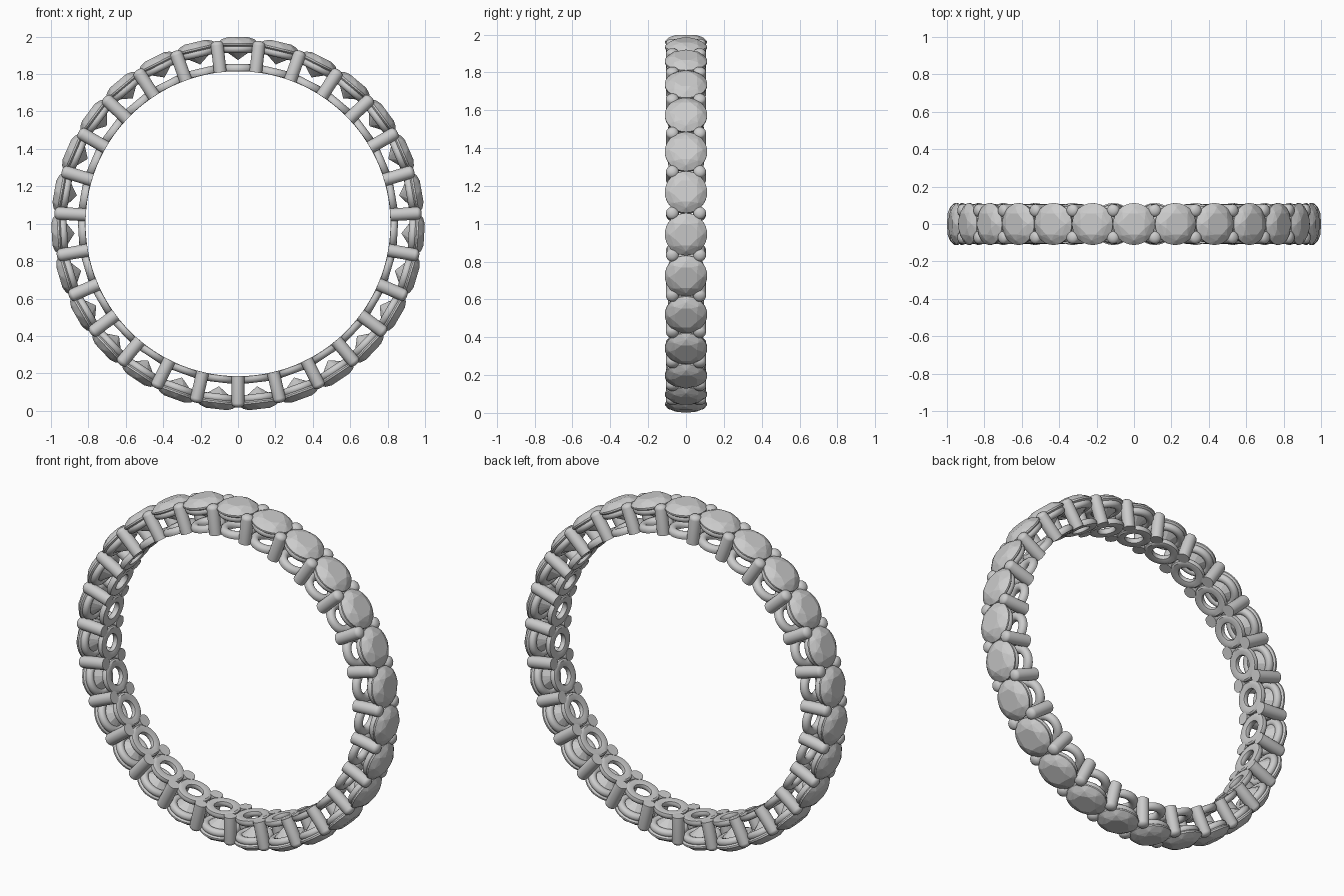
import bpy, bmesh, math
from mathutils import Vector

if "Cube" in bpy.data.objects:
    bpy.data.objects.remove(bpy.data.objects["Cube"])

COUNT = 27                       # stones around the band
STEP = 2 * math.pi / COUNT
INNER = 0.815                    # finger hole radius
CENTRE = Vector((0, 0, 1))

grey = bpy.data.materials.new("silver_grey")
grey.use_nodes = True
grey.diffuse_color = (0.6, 0.6, 0.6, 1)
grey.node_tree.nodes["Principled BSDF"].inputs["Base Color"].default_value = (0.6, 0.6, 0.6, 1)


def circle(radius, z, sides, turn=0.0):
    return [Vector((radius * math.cos(math.tau * (i + turn) / sides),
                    radius * math.sin(math.tau * (i + turn) / sides), z))
            for i in range(sides)]


def lathe(bm, profile, sides, closed):
    """Turn (radius, z) points about z; closed joins last to first, else ends are capped."""
    rings = [[bm.verts.new(p) for p in circle(r, z, sides)] for r, z in profile]
    pairs = list(zip(rings, rings[1:]))
    if closed:
        pairs.append((rings[-1], rings[0]))
    else:
        bm.faces.new(rings[0])
        bm.faces.new(rings[-1])
    for a, b in pairs:
        for i in range(sides):
            j = (i + 1) % sides
            bm.faces.new((a[i], a[j], b[j], b[i]))


def finish(bm, name, smooth):
    bmesh.ops.recalc_face_normals(bm, faces=bm.faces)
    mesh = bpy.data.meshes.new(name)
    for f in bm.faces:
        f.smooth = smooth
    if smooth:                   # keep hard edges crisp
        for e in bm.edges:
            if len(e.link_faces) == 2 and e.calc_face_angle() > math.radians(35):
                e.smooth = False
    bm.to_mesh(mesh)
    bm.free()
    mesh.materials.append(grey)
    return mesh


def trim_to_finger(bm):
    """Flatten the inside of a part onto the finger hole."""
    for v in bm.verts:
        d = math.hypot(v.co.x, v.co.z)
        if d < INNER:
            v.co.z = math.sqrt(INNER ** 2 - v.co.x ** 2)


def around(mesh, name, offset=0.0, y=0.0):
    for i in range(COUNT):
        ob = bpy.data.objects.new(f"{name}_{i + 1}", mesh)
        ob.location = CENTRE + Vector((0, y, 0))
        ob.rotation_euler.y = (i + offset) * STEP
        bpy.context.collection.objects.link(ob)


def tube(major, minor, z, sides=12):
    return [(major + p.x, z + p.y) for p in circle(minor, 0, sides)]


# Faceted round stone: table, crown, girdle, pavilion, point
bm = bmesh.new()
points = (circle(0.062, 0.997, 8, 0.5) + circle(0.088, 0.986, 8)
          + circle(0.112, 0.964, 32) + circle(0.112, 0.955, 32)
          + circle(0.062, 0.917, 8, 0.5) + [Vector((0, 0, 0.875))])
for p in points:
    bm.verts.new(p)
bmesh.ops.convex_hull(bm, input=bm.verts)
bmesh.ops.dissolve_limit(bm, angle_limit=0.01, verts=bm.verts, edges=bm.edges)
around(finish(bm, "stone", False), "stone")

# Upper seat ring under each stone
bm = bmesh.new()
lathe(bm, tube(0.083, 0.022, 0.936), 32, True)
around(finish(bm, "seat_ring", True), "seat_ring")

# Lower base ring, flat against the finger
bm = bmesh.new()
lathe(bm, tube(0.071, 0.025, 0.829), 32, True)
trim_to_finger(bm)
around(finish(bm, "base_ring", True), "base_ring")

# Domed prongs in pairs between the stones
bm = bmesh.new()
R, TOP = 0.034, 0.984
dome = [(R * math.cos(a), TOP - 0.024 + 0.024 * math.sin(a))
        for a in (math.radians(d) for d in range(0, 90, 15))]
lathe(bm, [(R, INNER - 0.01)] + dome, 20, False)
trim_to_finger(bm)
prong = finish(bm, "prong", True)
around(prong, "front_prong", 0.5, -0.072)
around(prong, "back_prong", 0.5, 0.072)
